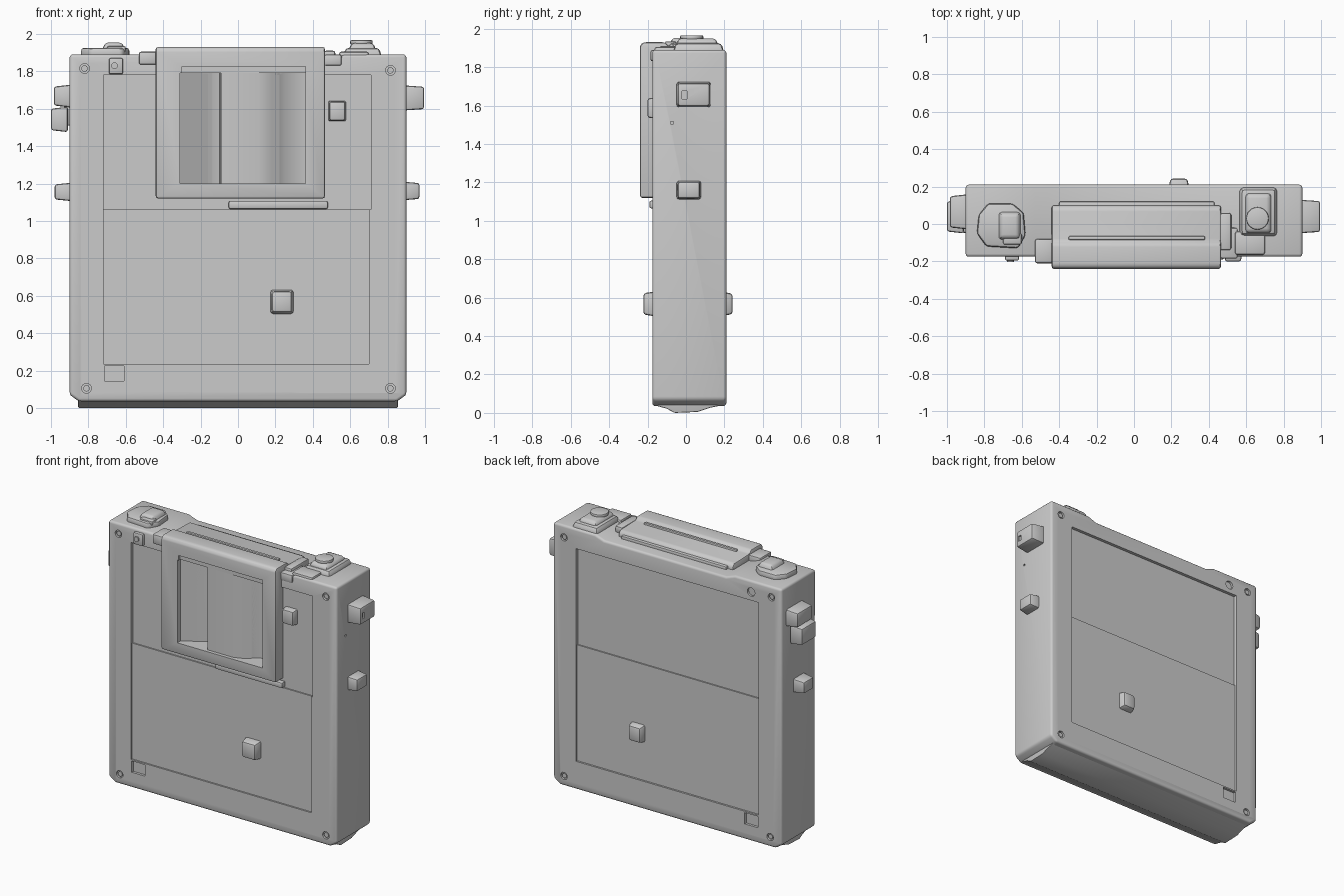
import bpy, bmesh, math
from mathutils import Matrix, Vector

if "Cube" in bpy.data.objects:
    bpy.data.objects.remove(bpy.data.objects["Cube"])

grey = bpy.data.materials.new("light_grey")
grey.diffuse_color = (0.6, 0.6, 0.6, 1)
grey.use_nodes = True
grey.node_tree.nodes["Principled BSDF"].inputs["Base Color"].default_value = grey.diffuse_color


def activate(ob):
    bpy.ops.object.select_all(action='DESELECT')
    ob.select_set(True)
    bpy.context.view_layer.objects.active = ob


def finish(name, bm, bevel=0.0, segs=2):
    bmesh.ops.recalc_face_normals(bm, faces=bm.faces)
    me = bpy.data.meshes.new(name)
    bm.to_mesh(me)
    bm.free()
    me.materials.append(grey)
    ob = bpy.data.objects.new(name, me)
    bpy.context.collection.objects.link(ob)
    activate(ob)
    if bevel:
        m = ob.modifiers.new("bevel", 'BEVEL')
        m.width, m.segments, m.limit_method = bevel, segs, 'ANGLE'
        bpy.ops.object.modifier_apply(modifier=m.name)
    bpy.ops.object.shade_smooth_by_angle(angle=math.radians(35))
    return ob


def box(name, x, y, z, bevel=0.012, taper=None, amount=0.02):
    """Box from ranges; taper is the outward direction whose end is narrowed."""
    bm = bmesh.new()
    bmesh.ops.create_cube(bm, size=1)
    c = Vector([(a + b) / 2 for a, b in (x, y, z)])
    s = Vector([b - a for a, b in (x, y, z)])
    for v in bm.verts:
        sign = [1 if k > 0 else -1 for k in v.co]
        p = Vector([c[i] + v.co[i] * s[i] for i in range(3)])
        if taper and Vector(sign).dot(Vector(taper)) > 0:
            for i in range(3):
                if not taper[i]:
                    p[i] -= sign[i] * amount
        v.co = p
    return finish(name, bm, bevel)


def prism(name, pts, axis, a, b, bevel=0.0, segs=2):
    """Extrude a profile along x (points y,z), y (points x,z) or z (points x,y)."""
    def put(p, d):
        return {'x': (d, *p), 'y': (p[0], d, p[1]), 'z': (*p, d)}[axis]
    bm = bmesh.new()
    f = bm.faces.new([bm.verts.new(put(p, a)) for p in pts])
    r = bmesh.ops.extrude_face_region(bm, geom=[f])
    move = Vector(put((0, 0), b - a))
    for g in r['geom']:
        if isinstance(g, bmesh.types.BMVert):
            g.co += move
    return finish(name, bm, bevel, segs)


def cylinder(name, loc, r, h, axis='z', bevel=0.0, sides=24, r2=None):
    bm = bmesh.new()
    rot = Matrix.Rotation(math.pi / 2, 4, 'X') if axis == 'y' else Matrix()
    bmesh.ops.create_cone(bm, cap_ends=True, segments=sides, radius1=r,
                          radius2=r2 or r, depth=h,
                          matrix=Matrix.Translation(loc) @ rot)
    return finish(name, bm, bevel)


def cut(ob, *cutters):
    for c in cutters:
        activate(ob)
        m = ob.modifiers.new("cut", 'BOOLEAN')
        m.operation, m.solver, m.object = 'DIFFERENCE', 'EXACT', c
        bpy.ops.object.modifier_apply(modifier=m.name)
        bpy.data.objects.remove(c)
    activate(ob)
    bpy.ops.object.shade_smooth_by_angle(angle=math.radians(35))


# Main case: front outline with a shallow dip in the top
outline = [(-0.85, 0.035), (0.85, 0.035), (0.9, 0.07), (0.9, 1.89), (0.57, 1.89),
           (0.50, 1.865), (-0.46, 1.865), (-0.53, 1.89), (-0.9, 1.89), (-0.9, 0.07)]
case = prism("case", outline, 'y', -0.175, 0.21, 0.016, 3)

# Recessed panels, upper half slightly deeper, with a step across the middle
FRONT, BACK = -0.175, 0.21
cut(case,
    box("front_upper", (-0.72, 0.71), (-0.4, FRONT + 0.02), (1.06, 1.78), 0),
    box("front_lower", (-0.72, 0.70), (-0.4, FRONT + 0.011), (0.235, 1.07), 0),
    box("back_upper", (-0.72, 0.72), (BACK - 0.022, 0.5), (1.06, 1.75), 0),
    box("back_lower", (-0.72, 0.72), (BACK - 0.013, 0.5), (0.235, 1.07), 0),
    box("front_pocket", (-0.715, -0.61), (-0.4, FRONT + 0.018), (0.145, 0.225), 0),
    box("back_pocket", (-0.715, -0.61), (BACK - 0.018, 0.5), (0.145, 0.225), 0))

# Screw holes with recessed screw heads in every corner
for side, y in (("front", FRONT), ("back", BACK)):
    for x, z in ((-0.81, 0.105), (0.815, 0.105), (0.815, 1.805), (-0.82, 1.815)):
        cut(case, cylinder("hole", (x, y, z), 0.026, 0.03, 'y', sides=16))
        inward = 0.011 if y < 0 else -0.011
        cylinder(side + "_screw", (x, y + inward, z), 0.017, 0.012, 'y', sides=16)
cut(case, cylinder("hole", (-0.66, BACK, 1.81), 0.03, 0.03, 'y', sides=16),
    box("side_pinhole", (0.89, 1), (-0.08, -0.066), (1.505, 1.518), 0))

# Stepped, narrowing base
base = [(-0.17, 0.075), (-0.165, 0.04), (-0.10, 0.022), (-0.06, 0.0),
        (0.06, 0.005), (0.13, 0.028), (0.20, 0.042), (0.205, 0.075)]
prism("base_ridge", base, 'x', -0.855, 0.855, 0.006)

# Front cover wrapping over the top
cover_side = [(-0.24, 1.12), (-0.10, 1.12), (-0.10, 1.84), (0.10, 1.84), (0.10, 1.885),
              (0.08, 1.905), (-0.09, 1.91), (-0.11, 1.93), (-0.22, 1.93), (-0.24, 1.915)]
cover = prism("cover", cover_side, 'x', -0.44, 0.465, 0.014)
case_slot = [(-0.31, -0.4), (0.36, -0.4), (0.36, -0.09), (0.33, -0.095),
             (0.25, -0.13), (0.18, -0.19), (0.11, -0.215), (-0.09, -0.215),
             (-0.10, -0.09), (-0.14, -0.10), (-0.31, -0.205)]
# Two slanted window wells cut through the cover and into the case
for part in (case, cover):
    cut(part, prism("wells", case_slot, 'z', 1.20, 1.79))
cut(cover, box("upper_lip", (-0.30, 0.36), (-0.4, -0.222), (1.78, 1.825), 0))
well_back = [(-0.32, -0.203), (-0.14, -0.098), (-0.095, -0.088), (-0.088, -0.213),
             (0.11, -0.213), (0.18, -0.188), (0.25, -0.128), (0.33, -0.093),
             (0.37, -0.088), (0.37, -0.07), (-0.32, -0.07)]
prism("well_back", well_back, 'z', 1.195, 1.795)

# Latch strips around the cover
box("lower_latch", (-0.05, 0.48), (-0.19, -0.15), (1.065, 1.105), 0.008)
box("top_groove_rim", (-0.35, 0.38), (-0.085, -0.065), (1.89, 1.922), 0.006)
box("back_rail", (-0.40, 0.43), (0.07, 0.12), (1.85, 1.885), 0.008)
box("left_hinge", (-0.53, -0.43), (-0.21, -0.08), (1.835, 1.905))
box("right_hinge", (0.46, 0.555), (-0.185, -0.02), (1.83, 1.89))
box("right_hinge_cap", (0.46, 0.52), (-0.14, 0.06), (1.86, 1.91))
box("corner_tab", (-0.69, -0.615), (-0.195, -0.15), (1.785, 1.87), 0.008)
cylinder("corner_tab_pin", (-0.66, -0.197, 1.83), 0.018, 0.015, 'y', sides=12)

# Left dial on top
dial = [(-0.84, -0.05), (-0.79, -0.12), (-0.62, -0.13), (-0.58, -0.06),
        (-0.59, 0.06), (-0.65, 0.11), (-0.78, 0.11), (-0.83, 0.05)]
prism("left_dial_base", dial, 'z', 1.87, 1.925, 0.015)
box("left_dial_grip", (-0.73, -0.60), (-0.09, 0.07), (1.91, 1.953), 0.014, (0, 0, 1))
box("left_dial_stop", (-0.70, -0.60), (-0.11, -0.05), (1.90, 1.935), 0.01)

# Right switch on top
box("right_switch_base", (0.56, 0.77), (-0.07, 0.20), (1.87, 1.925), 0.018, (0, 0, 1), 0.015)
box("right_switch", (0.59, 0.74), (-0.055, 0.17), (1.91, 1.95), 0.018, (0, 0, 1), 0.015)
cylinder("right_switch_button", (0.66, 0.03, 1.955), 0.06, 0.022, bevel=0.006)
box("right_switch_foot", (0.54, 0.70), (-0.165, -0.04), (1.87, 1.905), 0.012)

# Side knobs
knob = box("right_upper_knob", (0.88, 0.995), (-0.05, 0.13), (1.59, 1.725), 0.012, (1, 0, 0), 0.008)
cut(knob, box("knob_slot", (0.98, 1.1), (-0.02, 0.005), (1.635, 1.675), 0))
box("right_lower_knob", (0.88, 0.97), (-0.05, 0.08), (1.11, 1.21), 0.012, (1, 0, 0), 0.008)
box("left_upper_knob", (-0.985, -0.88), (-0.03, 0.16), (1.605, 1.73), 0.014, (-1, 0, 0), 0.012)
box("left_middle_knob", (-1.0, -0.91), (-0.05, 0.13), (1.475, 1.61), 0.012, (-1, 0, 0), 0.01)
box("left_middle_stem", (-0.93, -0.88), (-0.01, 0.09), (1.51, 1.63), 0.006)
box("left_lower_knob", (-0.98, -0.88), (-0.05, 0.08), (1.105, 1.205), 0.012, (-1, 0, 0), 0.01)

# Face buttons
box("front_button", (0.17, 0.30), (-0.222, -0.14), (0.50, 0.635), 0.014, (0, -1, 0), 0.012)
box("back_button", (0.18, 0.30), (0.17, 0.243), (0.50, 0.635), 0.014, (0, 1, 0), 0.015)
box("upper_button", (0.48, 0.58), (-0.20, -0.13), (1.53, 1.645), 0.01, (0, -1, 0), 0.008)
